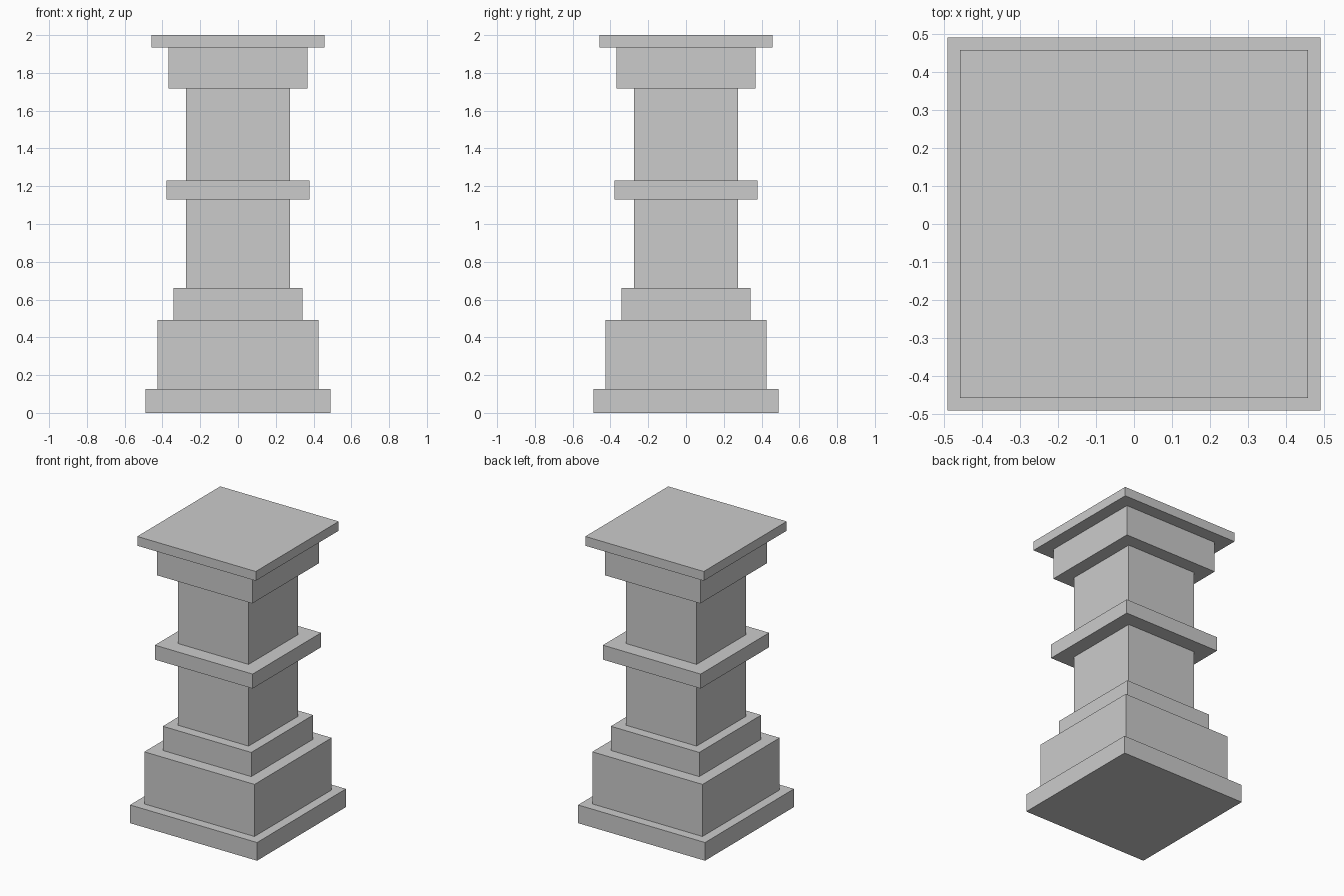
import bpy

if "Cube" in bpy.data.objects:
    bpy.data.objects.remove(bpy.data.objects["Cube"])


def block(name, half, z0, z1):
    """Square block centred on the axis, spanning z0 to z1."""
    bpy.ops.mesh.primitive_cube_add(size=1, location=(0, 0, (z0 + z1) / 2))
    ob = bpy.context.object
    ob.name = name
    ob.scale = (2 * half, 2 * half, z1 - z0)
    bpy.ops.object.transform_apply(location=False, rotation=False, scale=True)


# Stepped base
block("base_slab", 0.491, 0.0, 0.127)
block("plinth", 0.426, 0.127, 0.491)
block("plinth_step", 0.342, 0.491, 0.66)

# Shaft interrupted by a projecting band
block("lower_shaft", 0.274, 0.66, 1.13)
block("middle_band", 0.378, 1.13, 1.231)
block("upper_shaft", 0.274, 1.231, 1.718)

# Capital
block("capital", 0.368, 1.718, 1.935)
block("top_slab", 0.458, 1.935, 2.0)
